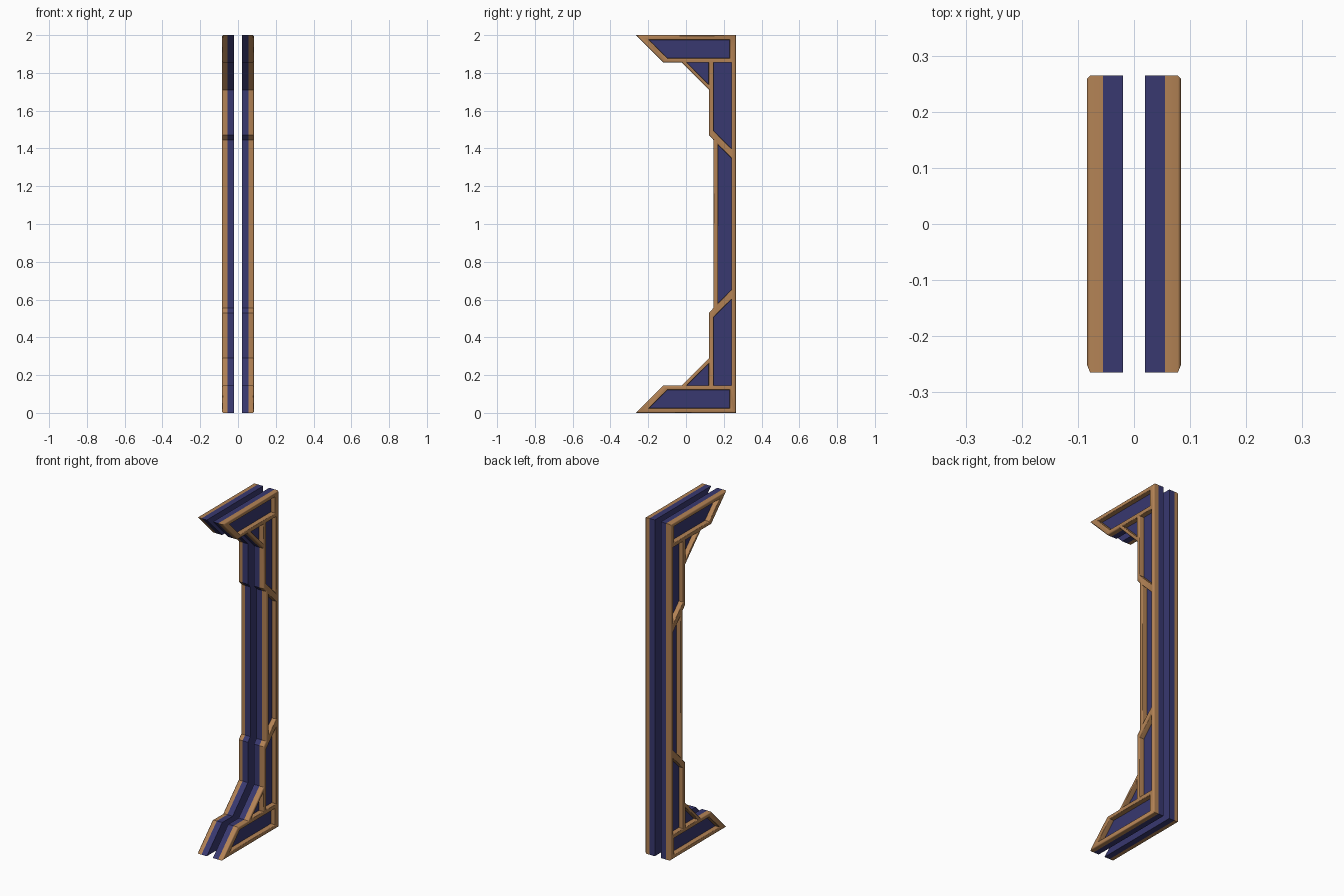
import bpy, bmesh
from mathutils import Vector

if "Cube" in bpy.data.objects:
    bpy.data.objects.remove(bpy.data.objects["Cube"])

X_IN, X_MID, X_OUT = 0.02, 0.055, 0.084


def material(name, rgb):
    m = bpy.data.materials.new(name)
    m.diffuse_color = (*rgb, 1)
    m.use_nodes = True
    m.node_tree.nodes["Principled BSDF"].inputs["Base Color"].default_value = m.diffuse_color
    return m


def flip(pts):
    """Mirror a loop about the mid height z = 1, keeping its winding."""
    return [(y, 2 - z) for y, z in reversed(pts)]


def offset(pts, d):
    """Move a counter-clockwise loop inwards by d with mitred corners."""
    out = []
    for i, p in enumerate(pts):
        a, b, c = Vector(pts[i - 1]), Vector(p), Vector(pts[(i + 1) % len(pts)])
        u, v = (b - a).normalized(), (c - b).normalized()
        n1, n2 = Vector((-u.y, u.x)), Vector((-v.y, v.x))
        out.append(tuple(b + (n1 + n2) * d / (1 + n1.dot(n2))))
    return out


def plate(name, outer, holes, x0, x1, mat, chamfer=0.0, hole_chamfer=0.0):
    """Plate in the YZ plane with openings and chamfered outer-side edges, mirrored in x."""
    bm = bmesh.new()
    caps = [[], []]
    soft = []
    for k, pts in enumerate([outer] + holes):
        d = -hole_chamfer if k else chamfer
        levels = [(x0, pts), (x1 - abs(d), pts)]
        if d:
            levels.append((x1, offset(pts, d)))
        rings = [[bm.verts.new((x, y, z)) for y, z in loop] for x, loop in levels]
        n = len(pts)
        for r, s in zip(rings, rings[1:]):
            for i in range(n):
                j = (i + 1) % n
                bm.faces.new((r[i], r[j], s[j], s[i]))
        for cap, ring in zip(caps, (rings[0], rings[-1])):
            cap += [bm.edges.get((ring[i], ring[(i + 1) % n])) for i in range(n)]
        if d:
            soft += [bm.edges.get((r[i], r[(i + 1) % n])) for r in rings[1:] for i in range(n)]
    for cap in caps:
        bmesh.ops.triangle_fill(bm, edges=cap, use_beauty=True, normal=(1, 0, 0))
    bmesh.ops.recalc_face_normals(bm, faces=bm.faces)
    # only the chamfers blend softly into their neighbours
    soft = set(soft)
    for f in bm.faces:
        f.smooth = bool(soft)
    for e in bm.edges:
        e.smooth = e in soft or e.calc_face_angle(0) < 0.01
    me = bpy.data.meshes.new(name)
    bm.to_mesh(me)
    bm.free()
    me.materials.append(mat)
    ob = bpy.data.objects.new(name, me)
    bpy.context.collection.objects.link(ob)
    ob.modifiers.new("mirror", 'MIRROR').use_axis[0] = True
    if soft:
        wn = ob.modifiers.new("weighted", 'WEIGHTED_NORMAL')
        wn.keep_sharp = True
        wn.weight = 100
    return ob


brown = material("brown_trim", (0.45, 0.225, 0.09))
blue = material("blue_panel", (0.04, 0.04, 0.16))

# bracket silhouette: stepped inner edge of the lower half, mirrored upwards
lower = [(0.145, 0.555), (0.122, 0.53), (0.122, 0.29), (-0.022, 0.145),
         (-0.12, 0.145), (-0.265, 0), (0.265, 0)]
outline = lower + flip(lower)

# frame openings: foot, gusset and lower post, repeated at the top, plus the middle post
foot = [(-0.195, 0.025), (0.23, 0.025), (0.23, 0.121), (-0.1, 0.121)]
gusset = [(0.005, 0.146), (0.12, 0.146), (0.12, 0.261)]
post = [(0.146, 0.146), (0.24, 0.146), (0.24, 0.601), (0.146, 0.507)]
middle = [(0.17, 0.58), (0.24, 0.65), (0.24, 1.35), (0.17, 1.42)]
openings = [foot, gusset, post, middle] + [flip(p) for p in (foot, gusset, post)]

# blue core boards and brown trim frames on both sides of the centre gap
plate("core_board", outline, [], X_IN, X_MID, blue)
plate("trim_frame", outline, openings, X_MID, X_OUT, brown, 0.006, 0.003)
